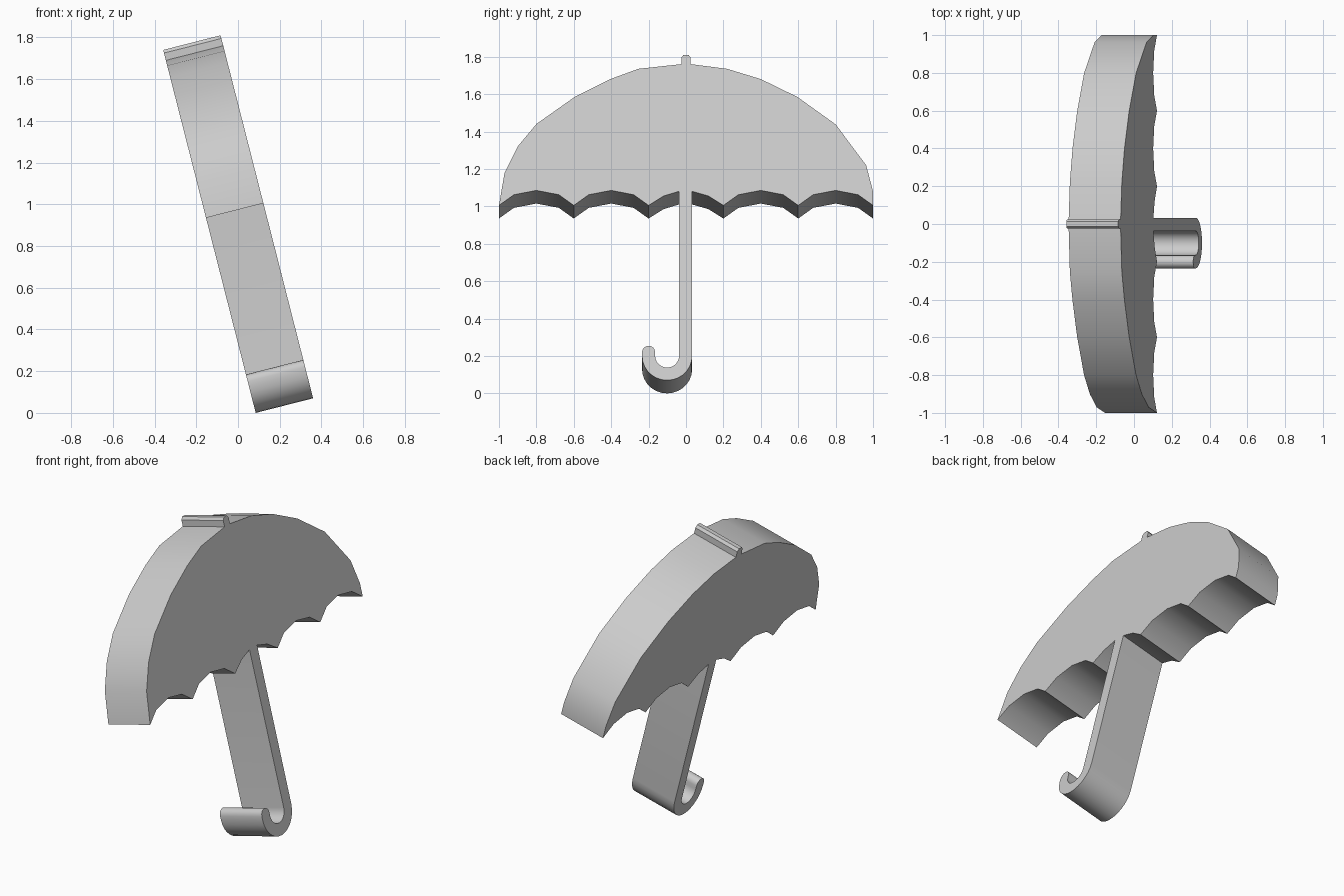
import bpy, bmesh
from math import radians, sin, cos, pi
from mathutils import Matrix

if "Cube" in bpy.data.objects:
    bpy.data.objects.remove(bpy.data.objects["Cube"])

TILT = radians(14.3)
HALF = 0.142          # half thickness of the slab
FACE_Z = 0.07         # height of the front face's lowest point


def arc(cy, cz, r, a0, a1, n):
    """Points on an arc, angles in units of pi."""
    return [(cy + r * cos(pi * (a0 + (a1 - a0) * i / n)),
             cz + r * sin(pi * (a0 + (a1 - a0) * i / n))) for i in range(n + 1)]


def scallop(c):
    """One wave of the canopy hem, from right to left, without its left cusp."""
    return [(c + d, z) for d, z in
            ((0.2, 1.005), (0.12, 1.062), (0, 1.085), (-0.12, 1.062))]


def to_slab(pts):
    """Heights read off the tilted face become lengths along the slab."""
    return [(y, (z - FACE_Z) / cos(TILT)) for y, z in pts]


# Ferrule and canopy dome
tip = [(-0.025, 1.76), (-0.025, 1.795), (-0.013, 1.81),
       (0.013, 1.81), (0.025, 1.795), (0.025, 1.76)]
dome_left = [(-0.97, 1.18), (-0.9, 1.32), (-0.8, 1.44),
             (-0.595, 1.585), (-0.405, 1.68), (-0.255, 1.735)]
dome_right = [(0.22, 1.735), (0.40, 1.68), (0.595, 1.585),
              (0.80, 1.438), (0.963, 1.22), (1.0, 1.08)]

# Scalloped hem either side of the shaft
hem_right = scallop(0.8) + scallop(0.4) + [(0.2, 1.005), (0.12, 1.055), (0.033, 1.08)]
hem_left = ([(-0.038, 1.08), (-0.12, 1.055)]
            + scallop(-0.4) + scallop(-0.8) + [(-1.0, 1.005)])

# Shaft and crook handle
r_out, r_in = 0.134, 0.064
hook = (arc(-0.101, 0.134, r_out, 0, -1, 14)
        + arc(-0.2, 0.155, 0.035, 1, 0, 8)
        + arc(-0.101, 0.134, r_in, -1, 0, 12))

outline = (to_slab(dome_left + tip + dome_right + hem_right)
           + hook + to_slab(hem_left))

# Extrude the silhouette and lean it back
bm = bmesh.new()
face = bm.faces.new([bm.verts.new((-HALF, y, v)) for y, v in outline])
ext = bmesh.ops.extrude_face_region(bm, geom=[face])
new_verts = [g for g in ext["geom"] if isinstance(g, bmesh.types.BMVert)]
bmesh.ops.translate(bm, verts=new_verts, vec=(2 * HALF, 0, 0))
bmesh.ops.recalc_face_normals(bm, faces=bm.faces)
bm.transform(Matrix.Translation((0.2225, 0, 0.035)) @ Matrix.Rotation(-TILT, 4, 'Y'))

mesh = bpy.data.meshes.new("umbrella")
bm.to_mesh(mesh)
bm.free()
obj = bpy.data.objects.new("umbrella", mesh)
bpy.context.collection.objects.link(obj)
bpy.context.view_layer.objects.active = obj
obj.select_set(True)
bpy.ops.object.shade_smooth_by_angle(angle=radians(30))
